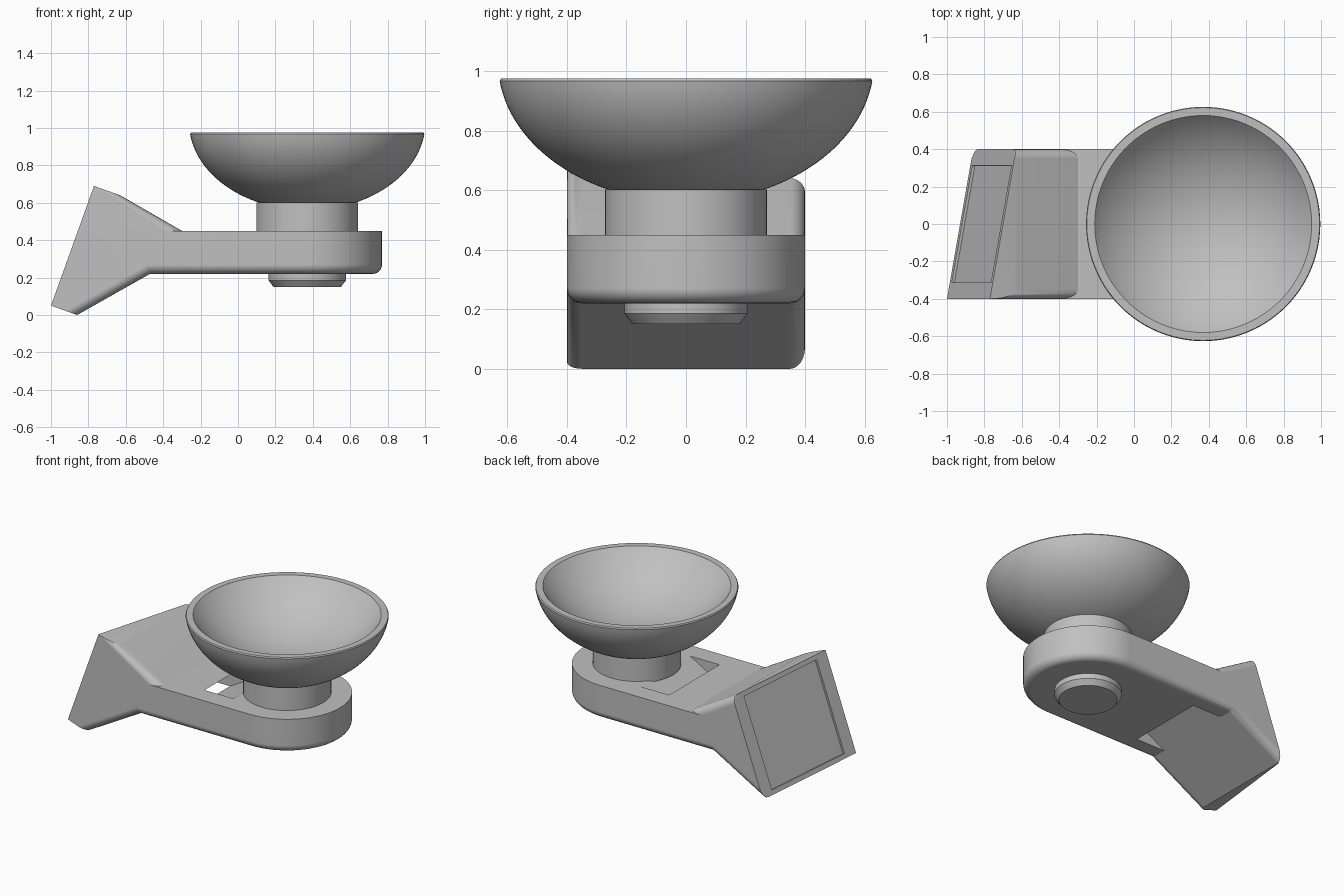
import bpy, bmesh, math
from mathutils import Vector

cube = bpy.data.objects.get("Cube")
if cube:
    bpy.data.objects.remove(cube, do_unlink=True)

grey = bpy.data.materials.new("grey_plastic")
grey.use_nodes = True
COLOUR = (0.53, 0.53, 0.53, 1)
grey.diffuse_color = COLOUR
grey.node_tree.nodes["Principled BSDF"].inputs["Base Color"].default_value = COLOUR

CX, W = 0.37, 0.40          # bowl axis, half width of the arm
TOP, BOTTOM = 0.45, 0.22    # arm heights


def finish(name, bm):
    bmesh.ops.recalc_face_normals(bm, faces=bm.faces)
    mesh = bpy.data.meshes.new(name)
    bm.to_mesh(mesh)
    bm.free()
    mesh.materials.append(grey)
    obj = bpy.data.objects.new(name, mesh)
    bpy.context.collection.objects.link(obj)
    return obj


def activate(obj):
    bpy.ops.object.select_all(action='DESELECT')
    obj.select_set(True)
    bpy.context.view_layer.objects.active = obj


def smooth(obj):
    activate(obj)
    bpy.ops.object.shade_smooth_by_angle(angle=math.radians(25))


def hull(points):
    bm = bmesh.new()
    for p in points:
        bm.verts.new(p)
    bmesh.ops.convex_hull(bm, input=bm.verts[:])
    bmesh.ops.dissolve_limit(bm, angle_limit=0.01, verts=bm.verts[:], edges=bm.edges[:])
    return bm


def combine(obj, other, operation):
    mod = obj.modifiers.new("combine", 'BOOLEAN')
    mod.operation, mod.solver, mod.object = operation, 'EXACT', other
    activate(obj)
    bpy.ops.object.modifier_apply(modifier=mod.name)
    bpy.data.objects.remove(other, do_unlink=True)


def lathe(name, profile, steps=96):
    bm = bmesh.new()
    verts = [bm.verts.new((CX + r, 0, z)) for r, z in profile]
    edges = [bm.edges.new(pair) for pair in zip(verts, verts[1:])]
    bmesh.ops.spin(bm, geom=verts + edges, cent=(CX, 0, 0), axis=(0, 0, 1),
                   angle=math.tau, steps=steps, use_merge=True)
    bmesh.ops.remove_doubles(bm, verts=bm.verts[:], dist=0.0005)
    smooth(finish(name, bm))


# Arm: round-ended slab with a rounded lower edge, its square end inside the mount
bm = bmesh.new()
outline = [(-0.6, W), (-0.6, -W)]
outline += [(CX + W * math.cos(a), W * math.sin(a))
            for a in (math.pi * (i / 48 - 0.5) for i in range(49))]
base = bm.faces.new([bm.verts.new((x, y, BOTTOM)) for x, y in outline])
lower_edges = base.edges[:]
top = bmesh.ops.extrude_face_region(bm, geom=[base], use_keep_orig=True)["geom"]
bmesh.ops.translate(bm, vec=(0, 0, TOP - BOTTOM),
                    verts=[v for v in top if isinstance(v, bmesh.types.BMVert)])
bmesh.ops.recalc_face_normals(bm, faces=bm.faces)
bmesh.ops.bevel(bm, geom=lower_edges, offset=0.05, segments=6, profile=0.5, affect='EDGES')
arm = finish("arm_and_wall_mount", bm)

# Slanted slot through the arm; its floor continues the underside of the mount
FOOT, JOINT = -0.86, -0.47
slope = BOTTOM / (JOINT - FOOT)
section = [(FOOT + z / slope + shift, z) for z in (0.2, 0.47) for shift in (0, 0.22)]
slot = finish("slot_cutter", hull([(x, y, z) for x, z in section for y in (-0.27, 0.27)]))
combine(arm, slot, 'DIFFERENCE')

# Wall mount: block that flares from the arm to a skewed back plate
corner = Vector((-1, -W, 0.05))
across = Vector((0.14, 2 * W, -0.05))
up = Vector((0.23, 0, 0.64))
flare = [(-0.63, 0.64), (-0.30, TOP), (JOINT, BOTTOM), (FOOT, 0)]
points = [(x, y, z) for x, z in flare for y in (-W, W)] + [corner, corner + up]
bm = hull(points)
long_edges = []
for e in bm.edges:
    a, b = (v.co for v in e.verts)
    if abs(a.y - b.y) < 0.01 and abs(a.x - b.x) > 0.3 and max(a.x, b.x) > -0.5:
        long_edges.append(e)
bmesh.ops.bevel(bm, geom=long_edges, offset=0.05, segments=6, profile=0.5, affect='EDGES')
mount = finish("wall_mount", bm)

# Shallow recess in the plate
normal = across.cross(up).normalized()
pocket = [corner + across * s + up * t + normal * d
          for s in (0.11, 0.89) for t in (0.045, 0.955) for d in (-0.015, 0.015)]
combine(mount, finish("recess_cutter", hull(pocket)), 'DIFFERENCE')
combine(arm, mount, 'UNION')
smooth(arm)
weighted = arm.modifiers.new("flat_face_shading", 'WEIGHTED_NORMAL')
weighted.keep_sharp = True

# Pedestal and the knob below the arm
lathe("pedestal", [(0, 0.44), (0.272, 0.44), (0.272, 0.602), (0, 0.602)])
lathe("knob", [(0, 0.24), (0.207, 0.24), (0.207, 0.185), (0.18, 0.15), (0, 0.15)])

# Bowl: rounded shell with a flat rim and a shallower hollow
RIM = 0.975


def cap(radius, depth, centre, height, steps=32):
    end = math.acos((centre - height) / depth)
    return [(radius * math.sin(end * i / steps), centre - depth * math.cos(end * i / steps))
            for i in range(steps + 1)]


outside = cap(0.632, 0.47, 1.03, RIM - 0.008)
hollow = cap(0.76, 0.76, 1.466, RIM)
lathe("bowl", outside + [(0.622, RIM)] + hollow[::-1])
